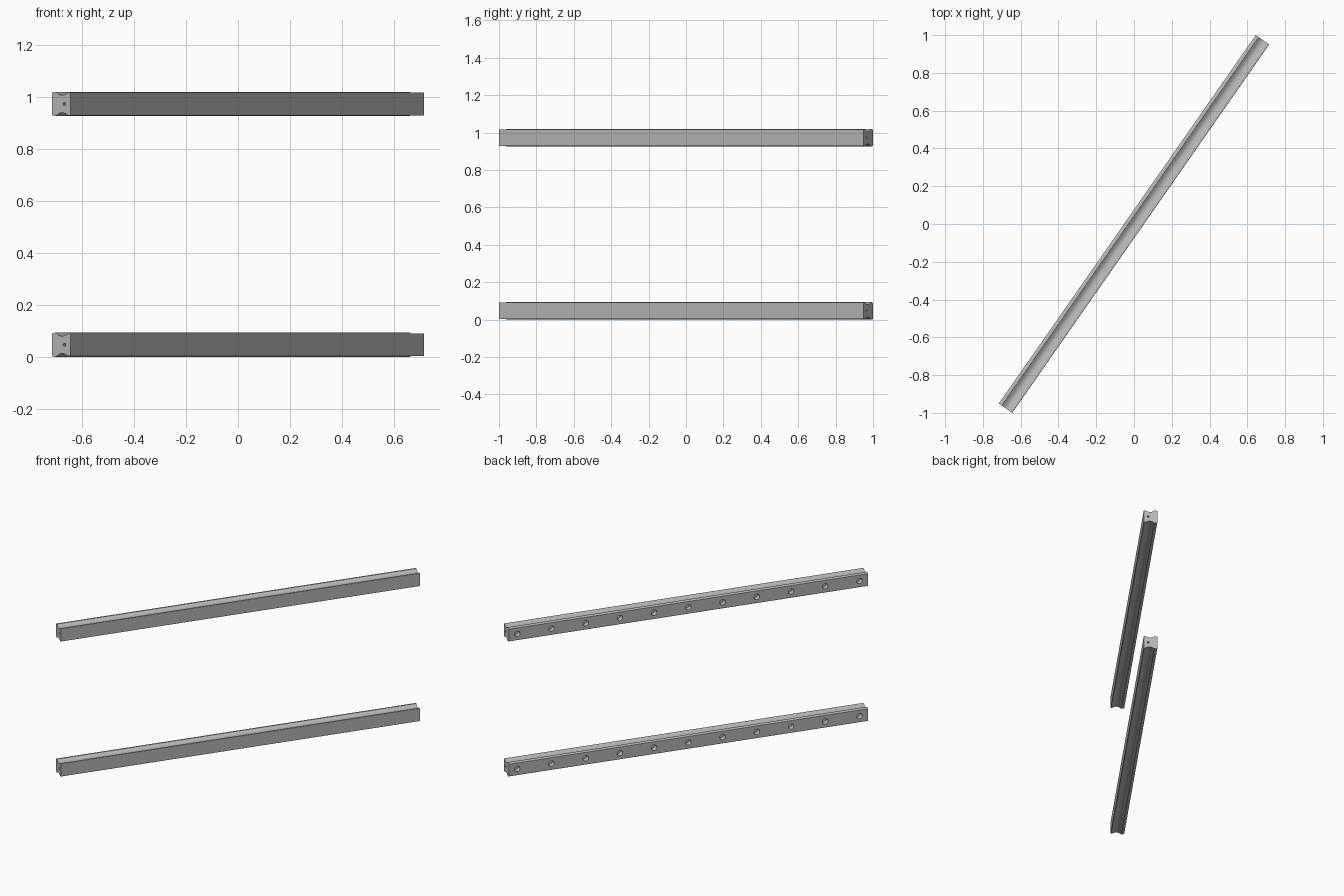
import bpy, bmesh, math
from mathutils import Matrix, Vector

cube = bpy.data.objects.get("Cube")
if cube:
    bpy.data.objects.remove(cube, do_unlink=True)

LENGTH, DEPTH = 2.378, 0.087
ANGLE = math.radians(55.1)
HOLES, PITCH = 11, 0.2265
SPACING = 0.926
HALF = 0.0465

steel = bpy.data.materials.new("steel_grey")
steel.use_nodes = True
grey = (0.48, 0.48, 0.48, 1)
steel.diffuse_color = grey
steel.node_tree.nodes["Principled BSDF"].inputs["Base Color"].default_value = grey

# Half of the cross-section, base to head: (depth from base, half width)
half_profile = [(0, 0.042), (0.001, 0.0435), (0.010, 0.0435), (0.020, 0.038),
                (0.030, 0.0345), (0.040, 0.0335), (0.048, 0.0345), (0.056, 0.038),
                (0.068, HALF), (0.074, HALF), (0.084, 0.0435), (DEPTH, 0.0415)]


def new_object(name, bm):
    bmesh.ops.recalc_face_normals(bm, faces=bm.faces)
    mesh = bpy.data.meshes.new(name)
    bm.to_mesh(mesh)
    bm.free()
    obj = bpy.data.objects.new(name, mesh)
    bpy.context.collection.objects.link(obj)
    return obj


def cylinder(bm, center, radius, depth, axis):
    turn = Vector((0, 0, 1)).rotation_difference(Vector(axis)).to_matrix().to_4x4()
    bmesh.ops.create_cone(bm, cap_ends=True, segments=24, radius1=radius, radius2=radius,
                          depth=depth, matrix=Matrix.Translation(center) @ turn)


def rail_body(name):
    # Mirror the half section and extrude it along the rail
    bm = bmesh.new()
    outline = half_profile + [(u, -w) for u, w in reversed(half_profile)]
    face = bm.faces.new([bm.verts.new((-LENGTH / 2, u - DEPTH / 2, w)) for u, w in outline])
    side = bmesh.ops.extrude_face_region(bm, geom=[face])["geom"]
    bmesh.ops.translate(bm, vec=(LENGTH, 0, 0),
                        verts=[v for v in side if isinstance(v, bmesh.types.BMVert)])
    return new_object(name, bm)


# Cutter: bolt counterbores in the head and a small centre hole in each end
bm = bmesh.new()
for i in range(HOLES):
    x = (i - (HOLES - 1) / 2) * PITCH
    cylinder(bm, (x, DEPTH / 2, 0), 0.0185, 0.07, (0, 1, 0))
for end in (-1, 1):
    cylinder(bm, (end * LENGTH / 2, 0.028 - DEPTH / 2, 0), 0.006, 0.04, (1, 0, 0))
cutter = new_object("hole_cutter", bm)
cutter.hide_render = True

# Two parallel rails, one above the other
rails = []
for name, z in (("lower_rail", HALF), ("upper_rail", HALF + SPACING)):
    rail = rail_body(name)
    cut = rail.modifiers.new("holes", 'BOOLEAN')
    cut.operation, cut.solver, cut.object = 'DIFFERENCE', 'EXACT', cutter
    graph = bpy.context.evaluated_depsgraph_get()
    drilled = bpy.data.meshes.new_from_object(rail.evaluated_get(graph))
    rail.modifiers.clear()
    rail.data = drilled
    drilled.materials.clear()
    drilled.materials.append(steel)
    rail.location = (0, 0, z)
    rail.rotation_euler = (0, 0, ANGLE)
    rails.append(rail)
bpy.data.objects.remove(cutter, do_unlink=True)

# Smooth the curved flanks and hole walls, keep the edges sharp
bpy.ops.object.select_all(action='DESELECT')
for rail in rails:
    rail.select_set(True)
bpy.context.view_layer.objects.active = rails[0]
bpy.ops.object.shade_smooth_by_angle(angle=math.radians(22))
